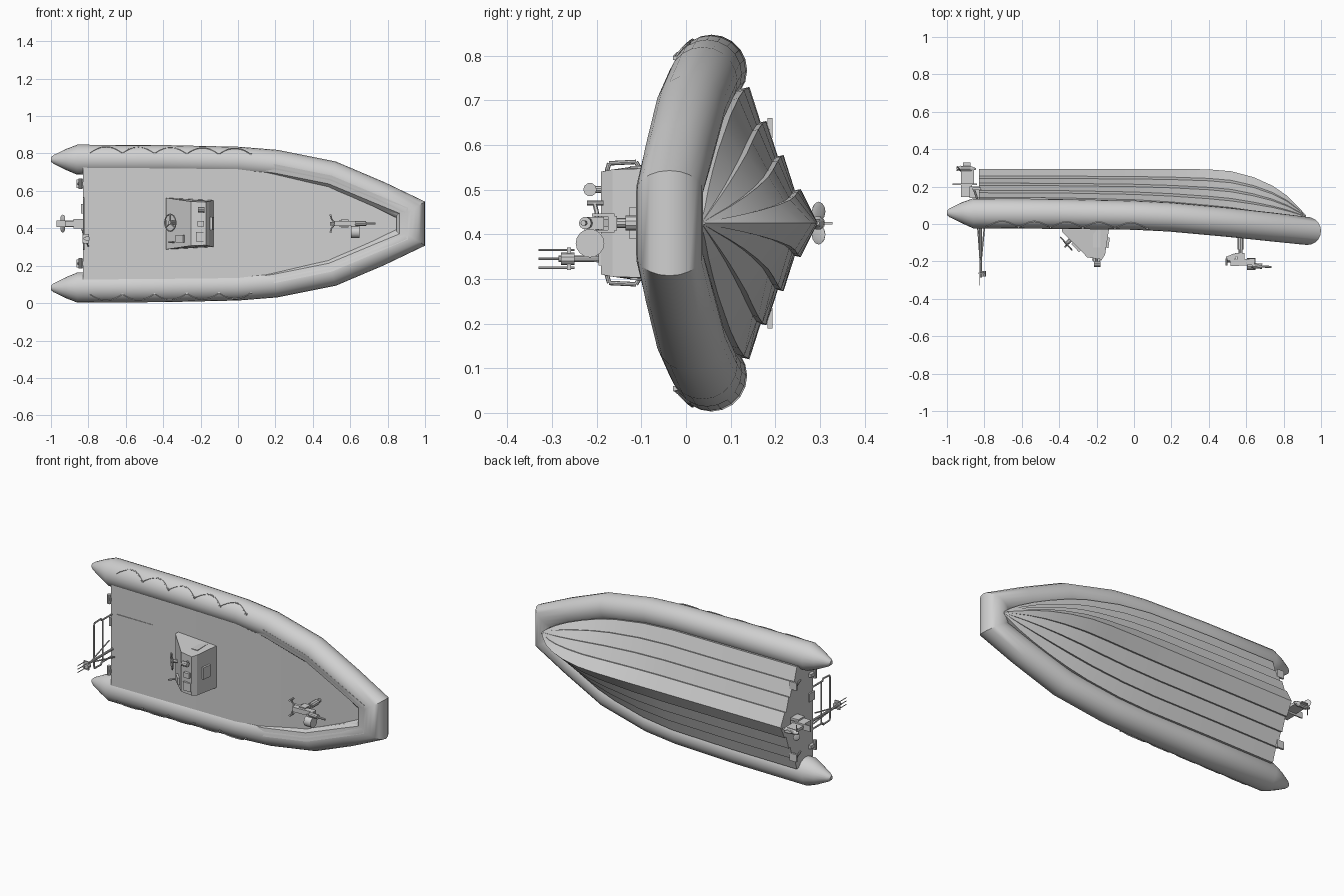
import bpy, bmesh, math
from mathutils import Matrix, Vector

if "Cube" in bpy.data.objects:
    bpy.data.objects.remove(bpy.data.objects["Cube"])

# Boat space: x forward, y to port, z up; the finished boat is laid on its side
LAY = Matrix.Translation((0, 0, 0.425)) @ Matrix.Rotation(math.pi / 2, 4, 'X')
grey = bpy.data.materials.new("light_grey")
grey.diffuse_color = (0.63, 0.63, 0.63, 1)
grey.use_nodes = True
grey.node_tree.nodes["Principled BSDF"].inputs["Base Color"].default_value = grey.diffuse_color


def finish(name, bm, angle=35):
    bmesh.ops.recalc_face_normals(bm, faces=bm.faces)
    bm.transform(LAY)
    me = bpy.data.meshes.new(name)
    bm.to_mesh(me)
    bm.free()
    ob = bpy.data.objects.new(name, me)
    bpy.context.collection.objects.link(ob)
    me.materials.append(grey)
    bpy.ops.object.select_all(action='DESELECT')
    ob.select_set(True)
    bpy.context.view_layer.objects.active = ob
    bpy.ops.object.shade_smooth_by_angle(angle=math.radians(angle))


def box(bm, c, s, ry=0):
    m = Matrix.Translation(c) @ Matrix.Rotation(ry, 4, 'Y') @ Matrix.Diagonal((*s, 1))
    bmesh.ops.create_cube(bm, size=1, matrix=m)


def rod(bm, a, b, r, r2=None, n=10):
    a, b = Vector(a), Vector(b)
    d = b - a
    m = Matrix.Translation((a + b) / 2) @ d.to_track_quat('Z', 'Y').to_matrix().to_4x4()
    bmesh.ops.create_cone(bm, cap_ends=True, segments=n, radius1=r,
                          radius2=r if r2 is None else r2, depth=d.length, matrix=m)


def pipe(bm, pts, r, n=6):
    for a, b in zip(pts, pts[1:]):
        rod(bm, a, b, r, n=n)


def loft(bm, rings):
    rings = [[bm.verts.new(p) for p in ring] for ring in rings]
    n = len(rings[0])
    for a, b in zip(rings, rings[1:]):
        for i in range(n):
            j = (i + 1) % n
            bm.faces.new((a[i], a[j], b[j], b[i]))
    bm.faces.new(rings[0])
    bm.faces.new(rings[-1])


def sweep(bm, path, profile):
    # mitred sweep; profile is (outward, up) in units of the local radius
    rings = []
    for i, (x, y, z, r) in enumerate(path):
        p = Vector((x, y, 0))
        a = Vector((*path[max(i - 1, 0)][:2], 0))
        b = Vector((*path[min(i + 1, len(path) - 1)][:2], 0))
        d1, d2 = (p - a), (b - p)
        d1 = d1.normalized() if d1.length else d2.normalized()
        d2 = d2.normalized() if d2.length else d1
        t = (d1 + d2).normalized()
        side = Vector((-t.y, t.x, 0)) / max(t.dot(d1), 0.5)
        rings.append([(x + side.x * r * u, y + side.y * r * u, z + r * v) for u, v in profile])
    loft(bm, rings)


def both_sides(half):
    return half + [(x, -y, z, r) for x, y, z, r in reversed(half)]


# Inflatable collar
half = [(-1, .343, -.06, .012), (-.985, .343, -.06, .024), (-.92, .343, -.06, .056),
        (-.86, .342, -.057, .08), (-.4, .34, -.054, .08), (0, .333, -.047, .078),
        (.2, .317, -.037, .078), (.5, .257, -.01, .078), (.75, .152, .017, .077),
        (.925, .07, .037, .075)]
circle = [(math.cos(k * math.tau / 20), math.sin(k * math.tau / 20)) for k in range(20)]
bm = bmesh.new()
sweep(bm, both_sides(half), circle)
finish("inflatable_collar", bm, 40)

# Low coaming where the foredeck meets the bow part of the collar
bm = bmesh.new()
sweep(bm, both_sides([(.15, .322, -.04, .075)] + half[6:9] + [(.908, .085, .035, .075)]),
      [(0, 0), (.0, 1.01), (-.6, .88), (-.82, .6), (-.82, -.4)])
finish("bow_coaming", bm, 20)

# Lapped V hull with sheered deck: x, keel height, chine half width, chine height, deck height
stations = [(-.83, -.295, .305, -.142, .01), (-.4, -.295, .303, -.14, .012),
            (0, -.295, .298, -.13, .018), (.2, -.295, .28, -.118, .024),
            (.4, -.292, .242, -.1, .034), (.52, -.282, .208, -.088, .042),
            (.64, -.25, .162, -.072, .05), (.74, -.205, .118, -.06, .057),
            (.82, -.15, .076, -.05, .063), (.88, -.09, .038, -.043, .067),
            (.92, -.045, .006, -.035, .07)]
rings = []
for x, hk, sc, hc, hd in stations:
    f = min(1, sc / .2)
    side = []
    for k in (1, 2, 3, 4):
        t = k / 4
        y, z = sc * t, hk + (hc - hk) * t
        side.append((x, y, z))
        side.append((x, y - .003 * f, z + .013 * f))
    side.append((x, sc * .98, hd))
    rings.append([(x, 0, hk)] + side + [(q[0], -q[1], q[2]) for q in reversed(side)])
bm = bmesh.new()
loft(bm, rings)
finish("hull_and_deck", bm, 18)

# Engine hatch on the aft deck
bm = bmesh.new()
box(bm, (-.672, .003, .011), (.235, .265, .006))
finish("engine_hatch", bm)

# Grab ropes looped along both sides of the collar
bm = bmesh.new()
for sgn in (1, -1):
    for k in range(5):
        pts = []
        for j in range(11):
            x = -.79 + .172 * (k + j / 10)
            yc = .343 - .01 * (x + .86) / .86
            zc = -.057 + .01 * (x + .86) / .86
            a = math.radians(62 - 32 * math.sin(math.pi * j / 10))
            pts.append((x, sgn * (yc + .08 * math.cos(a)), zc + .08 * math.sin(a)))
        pipe(bm, pts, .003, 5)
        box(bm, pts[-1], (.012, .01, .01))
finish("grab_ropes", bm)

# Steering console: side outline with a taper toward the top
outline = [(-.13, .005, .125), (-.155, .165, .12), (-.172, .19, .115), (-.25, .178, .118),
           (-.385, .04, .138), (-.385, .005, .138)]
bm = bmesh.new()
loft(bm, [[(x, s * w, z) for x, z, w in outline] for s in (1, -1)])
finish("console", bm, 20)

# Console hatch, instruments, lamp and throttle
bm = bmesh.new()
box(bm, (-.139, 0, .1), (.012, .07, .055), -.15)
box(bm, (-.2, -.07, .19), (.05, .05, .012))
box(bm, (-.2, .0, .192), (.035, .03, .02))
rod(bm, (-.2, .075, .18), (-.2, .075, .225), .008)
rod(bm, (-.215, .075, .215), (-.18, .075, .215), .015)
box(bm, (-.31, -.08, .125), (.06, .04, .012), -.8)
rod(bm, (-.34, -.1, .08), (-.37, -.1, .125), .005)
for s in (1, -1):
    box(bm, (-.2, s * .1235, .075), (.04, .008, .1))
finish("console_fittings", bm)

# Steering wheel: rim, spokes and column
bm = bmesh.new()
c = Vector((-.362, .005, .105))
ax = Vector((-.75, 0, .66)).normalized()
u, v = Vector((0, 1, 0)), ax.cross(Vector((0, 1, 0)))
rim = [c + .045 * (u * math.cos(k * math.tau / 20) + v * math.sin(k * math.tau / 20)) for k in range(21)]
pipe(bm, rim, .004)
for k in (0, 7, 13):
    rod(bm, c, rim[k], .004)
rod(bm, c - ax * .05, c + ax * .006, .011)
finish("steering_wheel", bm)

# Stern rail
bm = bmesh.new()
for s in (1, -1):
    pipe(bm, [(-.825, s * .125, 0), (-.825, s * .125, .105), (-.825, s * .137, .112),
              (-.825, s * .134, .172), (-.825, s * .12, .176)], .005, 8)
pipe(bm, [(-.825, -.122, .176), (-.825, .122, .176)], .005, 8)
pipe(bm, [(-.825, -.125, .095), (-.825, .125, .095)], .005, 8)
finish("stern_rail", bm)

# Signal mast with aerials
bm = bmesh.new()
rod(bm, (-.82, -.08, .0), (-.82, -.08, .285), .007)
pipe(bm, [(-.835, -.03, .02), (-.82, -.08, .22), (-.8, -.12, .02)], .004)
box(bm, (-.815, -.08, .262), (.035, .05, .008))
rod(bm, (-.805, -.08, .25), (-.805, -.08, .28), .014)
for s in (-.1, -.08, -.06):
    rod(bm, (-.825, s, .25), (-.825, s, .33), .0025, n=6)
finish("signal_mast", bm)

# Transom posts and trim tabs
bm = bmesh.new()
for s in (1, -1):
    box(bm, (-.837, s * .213, -.01), (.022, .02, .05))
    rod(bm, (-.842, s * .185, .01), (-.842, s * .24, .01), .011)
    box(bm, (-.84, s * .213, -.188), (.045, .045, .012))
    rod(bm, (-.855, s * .213, -.185), (-.83, s * .213, -.11), .006)
box(bm, (-.832, .08, -.01), (.014, .05, .05))
finish("transom_fittings", bm)

# Stern drive leg, plate and gear case
bm = bmesh.new()
box(bm, (-.85, 0, -.17), (.06, .05, .06))
box(bm, (-.895, 0, -.18), (.06, .03, .07))
box(bm, (-.905, 0, -.213), (.13, .035, .007))
box(bm, (-.89, 0, -.255), (.07, .016, .09))
rod(bm, (-.93, 0, -.295), (-.875, 0, -.295), .015)
rod(bm, (-.875, 0, -.295), (-.845, 0, -.295), .015, .004)
box(bm, (-.895, 0, -.318), (.04, .006, .02))
finish("stern_drive", bm)

# Propeller
bm = bmesh.new()
rod(bm, (-.95, 0, -.297), (-.925, 0, -.297), .006, .015)
for k in (1, -1):
    m = (Matrix.Translation((-.937, 0, -.297)) @ Matrix.Rotation(k * math.pi / 2, 4, 'X')
         @ Matrix.Translation((0, 0, .026)) @ Matrix.Rotation(.7, 4, 'Z') @ Matrix.Diagonal((.003, .02, .022, 1)))
    bmesh.ops.create_icosphere(bm, subdivisions=2, radius=1, matrix=m)
finish("propeller", bm)

# Bow pedestal and swivelling mount
bm = bmesh.new()
rod(bm, (.57, 0, .03), (.57, 0, .16), .011)
rod(bm, (.57, 0, .07), (.57, 0, .135), .017)
box(bm, (.565, 0, .165), (.05, .032, .02))
for s in (1, -1):
    box(bm, (.57, s * .018, .185), (.04, .006, .05))
finish("bow_mount", bm)

# Mounted weapon: receiver, barrel, grips and drum
bm = bmesh.new()
box(bm, (.58, 0, .205), (.13, .028, .034), .06)
rod(bm, (.63, 0, .222), (.685, 0, .226), .014)
rod(bm, (.67, 0, .226), (.735, 0, .23), .006)
box(bm, (.52, 0, .18), (.05, .018, .03), .4)
for s in (1, -1):
    pipe(bm, [(.52, 0, .2), (.5, s * .025, .2), (.495, s * .045, .205)], .005)
    rod(bm, (.495, s * .045, .185), (.495, s * .045, .222), .006)
rod(bm, (.605, -.045, .215), (.65, -.045, .215), .032, n=16)
box(bm, (.625, -.02, .215), (.035, .03, .025))
finish("mounted_weapon", bm)
